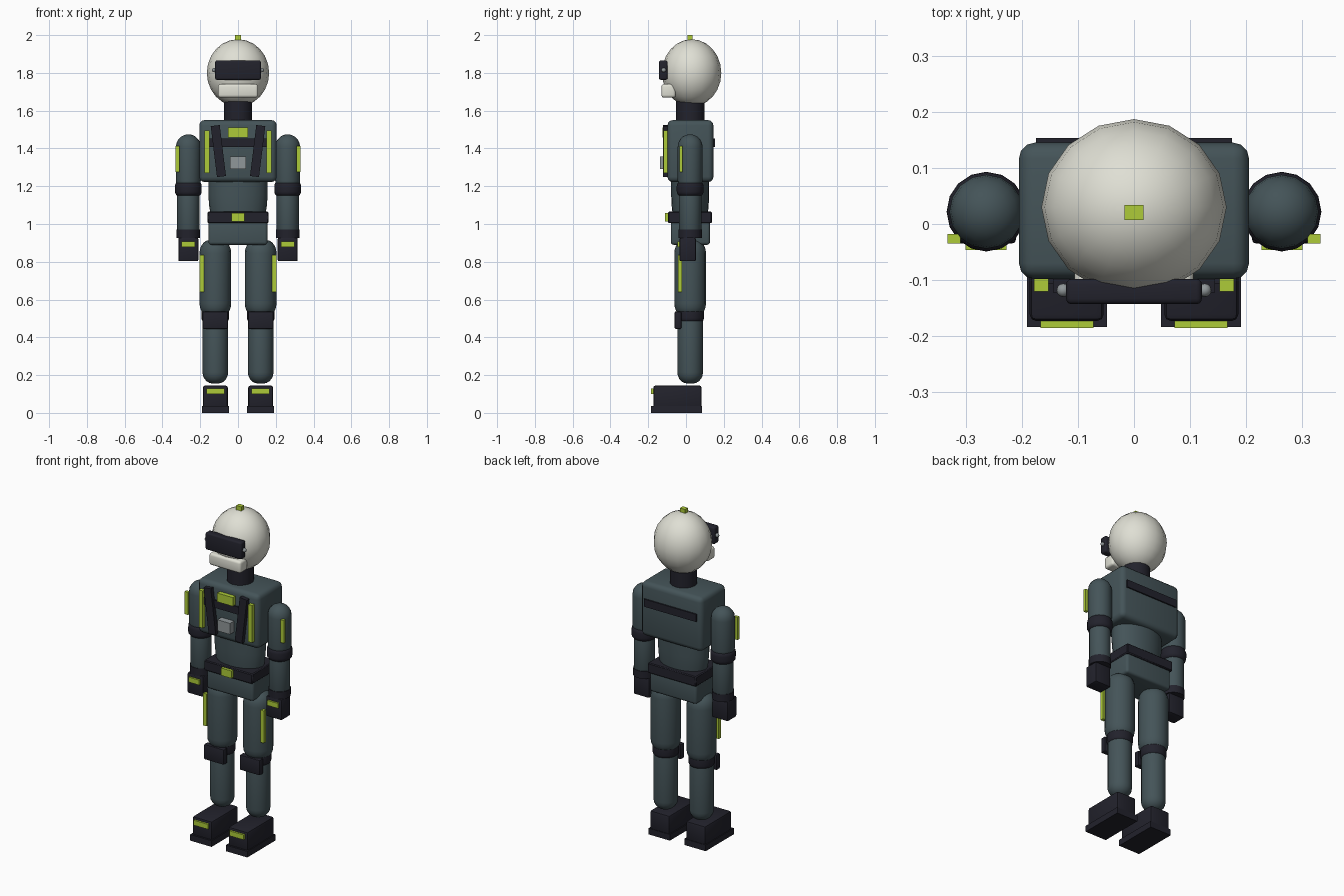
import bpy, bmesh, math
from mathutils import Matrix

if "Cube" in bpy.data.objects:
    bpy.data.objects.remove(bpy.data.objects["Cube"])


def material(name, rgb):
    m = bpy.data.materials.new(name)
    m.diffuse_color = (*rgb, 1)
    m.use_nodes = True
    m.node_tree.nodes["Principled BSDF"].inputs["Base Color"].default_value = m.diffuse_color
    return m


SUIT = material("slate suit", (0.058, 0.088, 0.098))
DARK = material("dark rubber", (0.016, 0.016, 0.025))
LIME = material("lime trim", (0.42, 0.60, 0.04))
WHITE = material("off white shell", (0.74, 0.74, 0.66))
GREY = material("grey metal", (0.28, 0.31, 0.32))
CY = 0.022  # depth of the body axis


def finish(bm, name, mat, smooth=True):
    me = bpy.data.meshes.new(name)
    bmesh.ops.recalc_face_normals(bm, faces=bm.faces)
    bm.to_mesh(me)
    bm.free()
    me.materials.append(mat)
    ob = bpy.data.objects.new(name, me)
    bpy.context.collection.objects.link(ob)
    if smooth:
        bpy.ops.object.select_all(action='DESELECT')
        ob.select_set(True)
        bpy.context.view_layer.objects.active = ob
        bpy.ops.object.shade_smooth_by_angle(angle=math.radians(40))
    return ob


def box(name, mat, x, y, z, bevel=0.0, tilt=0.0, segments=3):
    """Box from (min, max) ranges, optionally rounded and tilted about y."""
    bm = bmesh.new()
    bmesh.ops.create_cube(bm, size=1)
    bmesh.ops.scale(bm, vec=(x[1] - x[0], y[1] - y[0], z[1] - z[0]), verts=bm.verts)
    if bevel:
        bmesh.ops.bevel(bm, geom=bm.edges[:], offset=bevel, segments=segments,
                        profile=0.5, affect='EDGES')
    bmesh.ops.rotate(bm, matrix=Matrix.Rotation(tilt, 3, 'Y'), verts=bm.verts)
    bmesh.ops.translate(bm, vec=(sum(x) / 2, sum(y) / 2, sum(z) / 2), verts=bm.verts)
    return finish(bm, name, mat, bevel > 0)


def lathe(name, mat, x, y, profile, depth=1.0, sides=16):
    """Closed turned solid from (radius, z) points."""
    bm = bmesh.new()
    rings = []
    for r, z in profile:
        if r < 1e-4:
            rings.append([bm.verts.new((x, y, z))])
            continue
        angles = [2 * math.pi * i / sides for i in range(sides)]
        rings.append([bm.verts.new((x + r * math.sin(a), y + r * depth * math.cos(a), z))
                      for a in angles])
    for a, b in zip(rings, rings[1:]):
        for i in range(sides):
            j = (i + 1) % sides
            if len(a) == 1:
                bm.faces.new((a[0], b[i], b[j]))
            elif len(b) == 1:
                bm.faces.new((a[i], a[j], b[0]))
            else:
                bm.faces.new((a[i], a[j], b[j], b[i]))
    for ring in (rings[0], rings[-1]):
        if len(ring) > 1:
            bm.faces.new(ring)
    return finish(bm, name, mat)


def rounded(r, z0, z1, low, high, flat=0.0, steps=5):
    """Profile with rounded ends; flat is the radius of the end discs."""
    pts = []
    for i in range(steps + 1):
        a = math.pi / 2 * i / steps
        pts.append((flat + (r - flat) * math.sin(a), z0 + low * (1 - math.cos(a))))
    for i in range(steps + 1):
        a = math.pi / 2 * i / steps
        pts.append((flat + (r - flat) * math.cos(a), z1 - high * (1 - math.sin(a))))
    return [p for i, p in enumerate(pts)
            if i == 0 or abs(p[1] - pts[i - 1][1]) + abs(p[0] - pts[i - 1][0]) > 1e-5]


def ball(name, mat, centre, radii, segments=16, rings=12):
    bm = bmesh.new()
    bmesh.ops.create_uvsphere(bm, u_segments=segments, v_segments=rings, radius=1)
    bmesh.ops.scale(bm, vec=radii, verts=bm.verts)
    bmesh.ops.translate(bm, vec=centre, verts=bm.verts)
    return finish(bm, name, mat)


# Head
ball("helmet", WHITE, (0, 0.03, 1.80), (0.165, 0.157, 0.178))
box("crown_light", LIME, (-0.017, 0.017), (0.007, 0.034), (1.96, 2.0))
box("visor", DARK, (-0.121, 0.121), (-0.143, -0.098), (1.763, 1.866), 0.01)
box("chin_guard", WHITE, (-0.106, 0.106), (-0.13, -0.055), (1.669, 1.741), 0.014)
lathe("neck", DARK, 0, CY, [(0.075, 1.53), (0.075, 1.65)])

# Torso
box("chest", SUIT, (-0.205, 0.205), (-0.098, 0.145), (1.222, 1.55), 0.028)
box("chest_band", DARK, (-0.175, 0.175), (-0.106, 0.153), (1.407, 1.453))
lathe("waist", SUIT, 0, CY, [(0.143, 1.04), (0.152, 1.09), (0.157, 1.15), (0.157, 1.25)],
      depth=0.64, sides=24)
box("pelvis", SUIT, (-0.156, 0.156), (-0.08, 0.127), (0.89, 1.03), 0.015)
box("belt", DARK, (-0.162, 0.162), (-0.095, 0.137), (1.004, 1.065), 0.005, segments=1)
box("buckle", LIME, (-0.035, 0.035), (-0.112, -0.09), (1.013, 1.058))
box("chest_badge", LIME, (-0.052, 0.052), (-0.124, -0.095), (1.458, 1.511))
box("chest_panel", GREY, (-0.042, 0.042), (-0.137, -0.095), (1.29, 1.357))

for side, s in (("left", 1), ("right", -1)):
    def part(label):
        return side + "_" + label

    def span(a, b):
        return (min(s * a, s * b), max(s * a, s * b))

    # Helmet and chest details
    ball(part("visor_bolt"), GREY, (s * 0.126, -0.118, 1.815), (0.012, 0.012, 0.012), 12, 8)
    box(part("harness_strap"), DARK, span(0.080, 0.128), (-0.122, -0.095), (1.25, 1.522),
        tilt=s * math.radians(7))
    box(part("chest_strip"), LIME, span(0.152, 0.178), (-0.12, -0.095), (1.27, 1.495))

    # Arm
    ax = s * 0.263
    lathe(part("upper_arm"), SUIT, ax, CY, rounded(0.066, 1.17, 1.475, 0.06, 0.066))
    lathe(part("elbow"), DARK, ax, CY, rounded(0.071, 1.148, 1.225, 0.025, 0.025, 0.05))
    lathe(part("forearm"), SUIT, ax, CY, rounded(0.059, 0.94, 1.18, 0.01, 0.03, 0.03))
    lathe(part("cuff"), DARK, ax, CY, [(0.062, 0.925), (0.062, 0.97)])
    box(part("hand"), DARK, span(0.21, 0.316), (-0.035, 0.052), (0.803, 0.927), 0.008, segments=2)
    box(part("hand_plate"), LIME, span(0.227, 0.3), (-0.046, -0.03), (0.877, 0.907))
    box(part("arm_strip"), LIME, span(0.309, 0.332), (-0.035, -0.018), (1.275, 1.412))

    # Leg
    lx = s * 0.12
    lathe(part("thigh"), SUIT, lx, CY, rounded(0.084, 0.51, 0.915, 0.07, 0.07, 0.03))
    lathe(part("knee"), DARK, lx, CY, rounded(0.073, 0.478, 0.56, 0.025, 0.025, 0.05))
    box(part("knee_pad"), DARK, span(0.053, 0.187), (-0.06, -0.025), (0.445, 0.537), 0.006,
        segments=2)
    lathe(part("shin"), SUIT, lx, CY, rounded(0.068, 0.155, 0.53, 0.06, 0.05, 0.012))
    box(part("thigh_strip"), LIME, span(0.18, 0.203), (-0.043, -0.022), (0.64, 0.835))

    # Boot
    box(part("boot"), DARK, span(0.054, 0.186), (-0.173, 0.082), (0.02, 0.145), 0.012, segments=2)
    box(part("sole"), DARK, span(0.048, 0.191), (-0.184, 0.085), (0, 0.037))
    box(part("toe_plate"), LIME, span(0.072, 0.167), (-0.185, -0.165), (0.1, 0.13))
